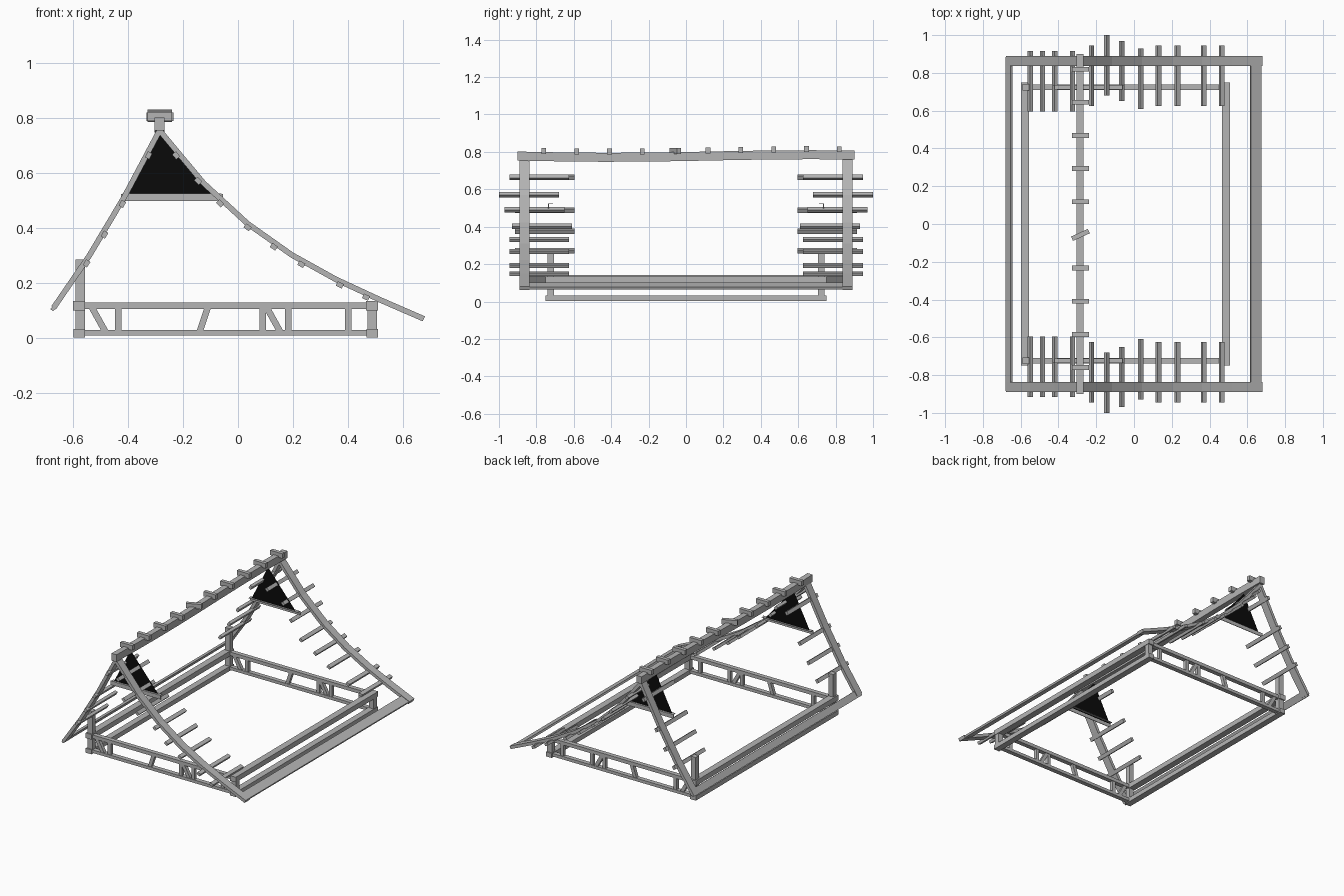
import bpy, bmesh
from math import sin
from mathutils import Vector, Matrix

default_cube = bpy.data.objects.get("Cube")
if default_cube:
    bpy.data.objects.remove(default_cube, do_unlink=True)

AXIS_X, AXIS_Y, AXIS_Z = Matrix.Identity(3)


def make_material(name, value):
    material = bpy.data.materials.new(name)
    material.use_nodes = True
    colour = (value, value, value, 1)
    material.diffuse_color = colour
    shader = material.node_tree.nodes["Principled BSDF"]
    shader.inputs["Base Color"].default_value = colour
    return material


TIMBER = make_material("grey timber", .46)
BLACK = make_material("black infill", .003)


def finish(name, bm, material):
    bmesh.ops.recalc_face_normals(bm, faces=bm.faces)
    mesh = bpy.data.meshes.new(name)
    bm.to_mesh(mesh)
    bm.free()
    mesh.materials.append(material)
    part = bpy.data.objects.new(name, mesh)
    bpy.context.collection.objects.link(part)


def beam(name, points, width, height, up=AXIS_Z):
    """Rectangular timber swept along points; its height follows the up hint."""
    points = [Vector(point) for point in points]
    last = len(points) - 1
    bm = bmesh.new()
    rings = []
    for index, point in enumerate(points):
        before, after = points[max(index - 1, 0)], points[min(index + 1, last)]
        along = (after - before).normalized()
        side = along.cross(up).normalized() * width / 2
        top = side.cross(along).normalized() * height / 2
        corners = (-side - top, side - top, side + top, top - side)
        rings.append([bm.verts.new(point + corner) for corner in corners])
    for ring, following in zip(rings, rings[1:]):
        for corner in range(4):
            left = corner - 1
            bm.faces.new((ring[left], ring[corner], following[corner], following[left]))
    bm.faces.new(rings[0])
    bm.faces.new(rings[-1])
    finish(name, bm, TIMBER)


def beam_across(name, start, end, y, z, width, height):
    beam(name, [(start, y, z), (end, y, z)], width, height)


def beam_lengthwise(name, x, z, reach, width, height, up=AXIS_Z):
    beam(name, [(x, -reach, z), (x, reach, z)], width, height, up)


def spread(start, end, count):
    """Evenly spaced values from start to end."""
    return [start + (end - start) * step / count for step in range(count + 1)]


# Roof shape: a steep side and a long sweeping shallow side, meeting at the ridge
RIDGE = -.285
STEEP_EAVE, SHALLOW_EAVE = -.67, .675


def roof_height(x):
    if x < RIDGE:
        run = x - STEEP_EAVE
        return .11 + 1.35 * run + .85 * run ** 2
    run = SHALLOW_EAVE - x
    return .07 + .44 * run - .1 * run ** 2 + .4 * run ** 3


def roof_normal(x):
    """Direction square to the roof at x."""
    step = .01
    rise = roof_height(x + step) - roof_height(x - step)
    return Vector((-rise, 0, step + step)).normalized()


def rafter(name, eave, y, pieces):
    points = [(x, y, roof_height(x)) for x in spread(eave, RIDGE, pieces)]
    beam(name, points, .02, .053, AXIS_Y)


def roof_stick(name, x, outer, side):
    """Short stick under the rafter, running inwards from its outer end."""
    centre = Vector((x, 0, roof_height(x) - .013))
    ends = [centre + AXIS_Y * side * reach for reach in (outer, outer - .32)]
    beam(name, ends, .024, .018, roof_normal(x))


def upright(name, x, y, foot, head, size, lean=0):
    beam(name, [(x + lean, y, foot), (x, y, head)], size, size, AXIS_X)


STEEP_STICKS = (-.55, -.485, -.42, -.325)
SHALLOW_STICKS = (-.225, .13, .23, .37, .465)
LONG_STICKS = {-.145: 1, -.065: .97, .035: .93}
POSTS = {"tall_post": (-.573, .285), "short_post": (.488, .12)}
STUDS = (-.435, .09, .183, .4)
LEANING_STUDS = {-.53: .05, -.11: -.03, .105: .05}

# Matching gable ends
for end, side in (("front", -1), ("back", 1)):
    # Rafters and sticks
    rafter(end + "_steep_rafter", STEEP_EAVE, side * .863, 3)
    rafter(end + "_shallow_rafter", SHALLOW_EAVE, side * .863, 6)
    for x in STEEP_STICKS:
        roof_stick(end + "_steep_stick", x, .915, side)
    for x in SHALLOW_STICKS:
        roof_stick(end + "_shallow_stick", x, .945, side)
    for x, outer in LONG_STICKS.items():
        roof_stick(end + "_long_stick", x, outer, side)

    # Dark gable triangle under an angle-shaped collar
    wall = side * .724
    bm = bmesh.new()
    outline = ((-.41, .515), (-.075, .515), (RIDGE, .76))
    bm.faces.new([bm.verts.new((x, wall, z)) for x, z in outline])
    finish(end + "_gable_infill", bm, BLACK)
    beam_across(end + "_collar_face", -.425, -.055, side * .735, .511, .004, .026)
    beam_across(end + "_collar_top", -.42, -.06, wall, .523, .024, .003)

    # End wall frame
    beam_across(end + "_upper_rail", -.58, .5, wall, .117, .03, .023)
    beam_across(end + "_lower_rail", -.58, .5, wall, .019, .03, .02)
    for post, (x, head) in POSTS.items():
        upright(end + "_" + post, x, wall, .01, head, .035)
    for x in STUDS:
        upright(end + "_stud", x, wall, .02, .11, .023)
    for x, lean in LEANING_STUDS.items():
        upright(end + "_leaning_stud", x, wall, .02, .11, .023, lean)

# Long side wall rails
for side, x in (("steep_side", -.577), ("shallow_side", .487)):
    beam_lengthwise(side + "_upper_rail", x, .118, .75, .044, .034)
    beam_lengthwise(side + "_lower_rail", x, .018, .75, .042, .03)

# Eave boards lying along the roof slope
for side, x, width in (("steep", -.663, .045), ("shallow", .645, .06)):
    beam_lengthwise(side + "_eave_board", x, roof_height(x), .885, width, .013, roof_normal(x))


# Slightly wavy ridge beam
def ridge_height(y):
    return .778 + .007 * sin(3 * y - .4)


ridge_points = [(RIDGE, y, ridge_height(y)) for y in spread(-.9, .9, 8)]
beam("ridge_beam", ridge_points, .037, .048)

# Ridge pegs, one knocked askew
for index, y in enumerate(spread(-.76, .82, 9)):
    skew = .02 if index == 4 else 0
    z = ridge_height(y) + .03
    beam("ridge_peg", [(-.328, y - skew, z), (-.239, y + skew, z)], .025, .032)
